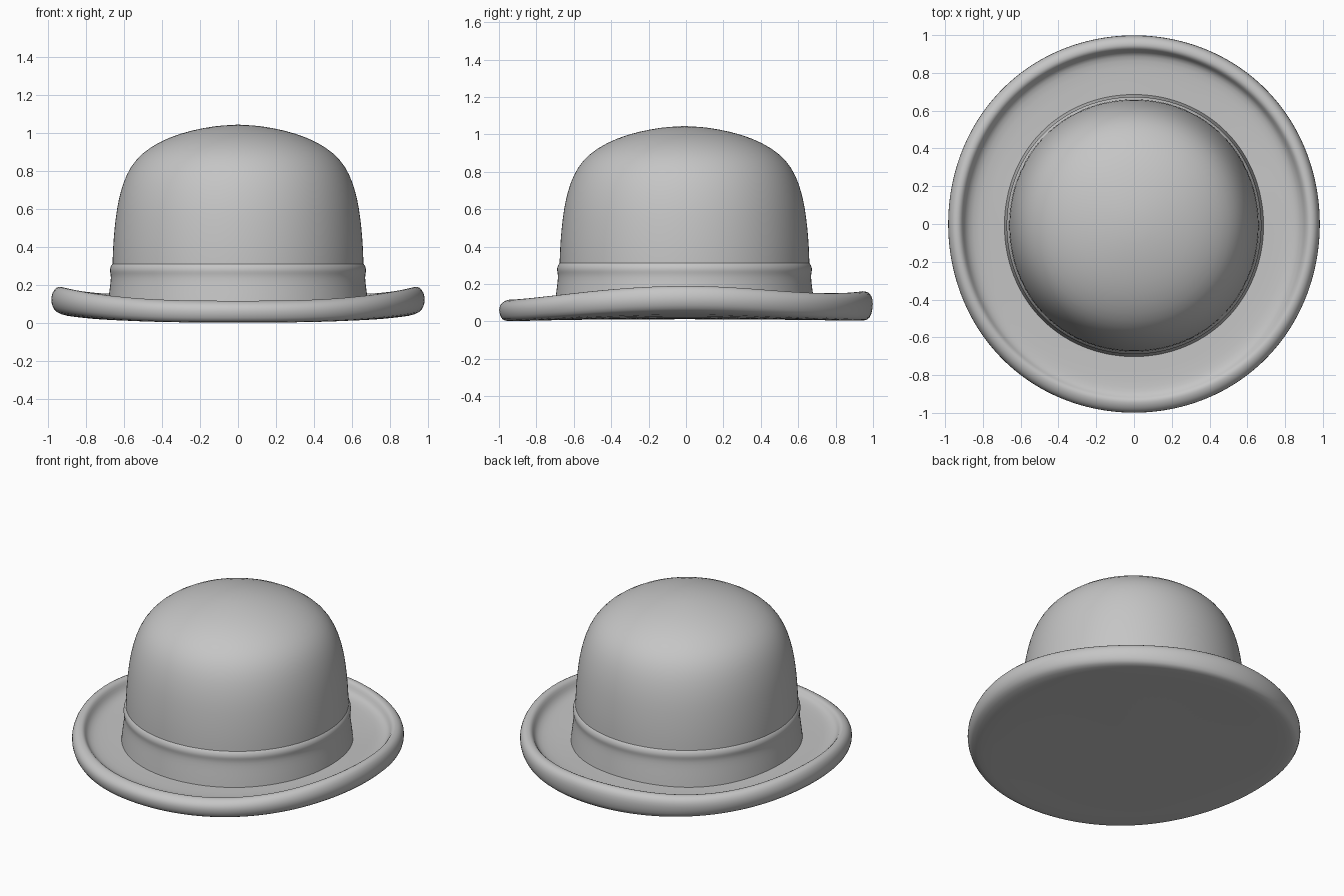
import bpy, bmesh
from math import sin, cos, tau

cube = bpy.data.objects.get("Cube")
if cube:
    bpy.data.objects.remove(cube, do_unlink=True)

felt = bpy.data.materials.new("grey_felt")
felt.use_nodes = True
grey = (0.56, 0.56, 0.56, 1)
felt.diffuse_color = grey
felt.node_tree.nodes["Principled BSDF"].inputs["Base Color"].default_value = grey
SEGMENTS = 96


def lathe(name, profile, place):
    """Spin a profile around z; place(row, angle) gives each point."""
    bm = bmesh.new()
    rings = []
    for row in profile:
        count = SEGMENTS if row[0] > 0 else 1
        rings.append([bm.verts.new(place(row, tau * i / SEGMENTS)) for i in range(count)])
    for a, b in zip(rings, rings[1:]):
        for i in range(SEGMENTS):
            j = (i + 1) % SEGMENTS
            if len(a) == 1:
                bm.faces.new((a[0], b[j], b[i]))
            elif len(b) == 1:
                bm.faces.new((a[i], a[j], b[0]))
            else:
                bm.faces.new((a[i], a[j], b[j], b[i]))
    bmesh.ops.recalc_face_normals(bm, faces=bm.faces)
    for f in bm.faces:
        f.smooth = True
    mesh = bpy.data.meshes.new(name)
    bm.to_mesh(mesh)
    bm.free()
    mesh.materials.append(felt)
    obj = bpy.data.objects.new(name, mesh)
    bpy.context.collection.objects.link(obj)
    sub = obj.modifiers.new("smooth", "SUBSURF")
    sub.levels = sub.render_levels = 1


def diagonal(t):
    # 1 on the diagonals, 0 at front, back and sides
    return sin(2 * t) ** 2


def brim_point(row, t):
    # Heights blend from front or back to the raised sides
    r, front, side, back = row
    end = back if sin(t) > 0 else front
    z = end + (side - end) * abs(cos(t)) ** 3
    if sin(t) > 0:
        z *= 1 - 0.11 * diagonal(t)
    r *= 1 + 0.007 * diagonal(t)
    return (r * cos(t) * 0.985, r * sin(t), z)


def crown_point(row, t):
    r, z = row
    r *= 1 + 0.008 * diagonal(t)
    return (r * cos(t), r * sin(t) * 1.01 - 0.008, z)


# Brim: radius, then height at front, side and back
lathe("brim", [
    (0, 0.012, 0.012, 0.012), (0.6, 0.01, 0.014, 0.01), (0.88, 0.003, 0.028, 0.004),
    (0.955, 0, 0.046, 0.003), (0.985, 0.008, 0.067, 0.014), (1, 0.045, 0.105, 0.07),
    (1, 0.078, 0.14, 0.12), (0.985, 0.1, 0.178, 0.15), (0.96, 0.115, 0.193, 0.163),
    (0.932, 0.119, 0.188, 0.162), (0.918, 0.107, 0.162, 0.135), (0.905, 0.094, 0.135, 0.105),
    (0.87, 0.086, 0.108, 0.092), (0.8, 0.083, 0.096, 0.088), (0.6, 0.083, 0.092, 0.088),
], brim_point)

# Domed crown
lathe("crown", [
    (0.662, 0.06), (0.663, 0.28), (0.659, 0.4), (0.651, 0.5), (0.639, 0.6),
    (0.62, 0.69), (0.59, 0.78), (0.541, 0.86), (0.466, 0.925), (0.36, 0.98),
    (0.24, 1.016), (0.12, 1.038), (0, 1.045),
], crown_point)

# Hat band with a soft raised upper edge
lathe("hat_band", [
    (0.69, 0.06), (0.685, 0.11), (0.679, 0.16), (0.671, 0.22), (0.67, 0.25),
    (0.675, 0.27), (0.675, 0.285), (0.669, 0.303), (0.658, 0.315),
], crown_point)
